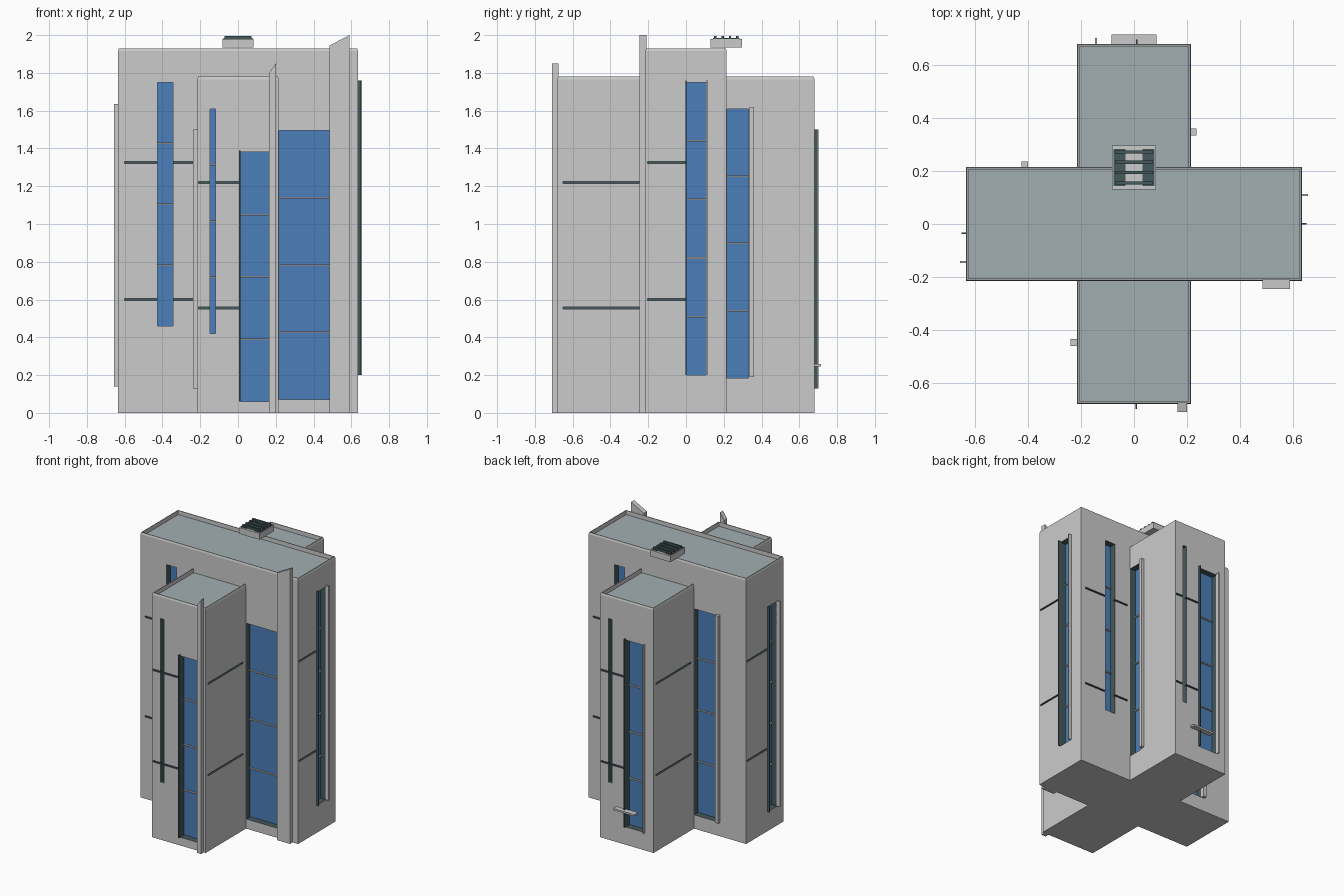
import bpy, bmesh

if "Cube" in bpy.data.objects:
    bpy.data.objects.remove(bpy.data.objects["Cube"])

def mat(name, col):
    m = bpy.data.materials.new(name)
    m.diffuse_color = (*col, 1)
    m.use_nodes = True
    m.node_tree.nodes["Principled BSDF"].inputs["Base Color"].default_value = m.diffuse_color
    return m

WALL = mat("wall_grey", (0.62, 0.62, 0.60))
ROOF = mat("roof_slate", (0.36, 0.43, 0.45))
DARK = mat("dark_teal", (0.06, 0.10, 0.11))
BLUE = mat("blue_glass", (0.07, 0.21, 0.48))
SLOTS = [WALL, ROOF, DARK, BLUE]

def finish(bm, name):
    bmesh.ops.recalc_face_normals(bm, faces=bm.faces[:])
    me = bpy.data.meshes.new(name)
    bm.to_mesh(me)
    bm.free()
    for m in SLOTS:
        me.materials.append(m)
    ob = bpy.data.objects.new(name, me)
    bpy.context.collection.objects.link(ob)
    return ob

def boxes(name, spans, slot=0, slope=0.0):
    """One object from (x0,x1,y0,y1,z0,z1) spans; slope drops the top at the low-x side."""
    bm = bmesh.new()
    for x0, x1, y0, y1, z0, z1 in spans:
        vs = bmesh.ops.create_cube(bm, size=1)["verts"]
        for v in vs:
            left, top = v.co.x < 0, v.co.z > 0
            v.co = (x0 if left else x1, y0 if v.co.y < 0 else y1,
                    (z1 - slope * left) if top else z0)
    for f in bm.faces:
        f.material_index = slot
    return finish(bm, name)

def on_face(face, a, b, z0, z1, d0, d1):
    """Span on a wall: a..b along it, d0..d1 measured outward from it."""
    axis, p = face
    s = 1 if p > 0 else -1
    lo, hi = sorted((p + s * d0, p + s * d1))
    return (lo, hi, a, b, z0, z1) if axis == "x" else (a, b, lo, hi, z0, z1)

def block(name, hx, hy, h):
    """Box wing with chamfered parapet and sunken roof deck."""
    bm = bmesh.new()
    rings = []
    for inset, z in ((0, 0), (0, h - 0.014), (0.004, h), (0.009, h), (0.009, h - 0.03)):
        x, y = hx - inset, hy - inset
        rings.append([bm.verts.new(c) for c in ((-x, -y, z), (x, -y, z), (x, y, z), (-x, y, z))])
    for r, q in zip(rings, rings[1:]):
        for i in range(4):
            j = (i + 1) % 4
            bm.faces.new((r[i], r[j], q[j], q[i]))
    bm.faces.new(rings[0][::-1])
    bm.faces.new(rings[-1]).material_index = 1
    return finish(bm, name)

def cut(ob, spans):
    cutter = boxes("cutter", spans, 2)
    cutter.hide_render = True
    mod = ob.modifiers.new("cut", "BOOLEAN")
    mod.operation, mod.solver, mod.object = "DIFFERENCE", "EXACT", cutter
    bpy.context.view_layer.objects.active = ob
    bpy.ops.object.modifier_apply(modifier=mod.name)
    bpy.data.objects.remove(cutter)

# Wall planes of the cross plan
HX, HY, W = 0.635, 0.68, 0.215
FRONT, BACK, RIGHT, LEFT = ("y", -W), ("y", W), ("x", HX), ("x", -HX)
A_FRONT, A_BACK, A_RIGHT, A_LEFT = ("y", -HY), ("y", HY), ("x", W), ("x", -W)

# Windows: wall, from, to, bottom, top, panes
tall_windows = [
    (FRONT, -0.425, -0.345, 0.46, 1.75, 4), (FRONT, 0.217, 0.485, 0.07, 1.495, 4),
    (BACK, 0.345, 0.425, 0.46, 1.75, 4), (BACK, -0.40, -0.217, 0.10, 1.60, 4),
    (RIGHT, 0.0, 0.105, 0.20, 1.75, 5), (LEFT, -0.14, -0.035, 0.14, 1.63, 5)]
low_windows = [
    (A_FRONT, 0.01, 0.165, 0.06, 1.38, 4), (A_FRONT, -0.148, -0.12, 0.42, 1.61, 4),
    (A_BACK, -0.14, 0.01, 0.13, 1.49, 4), (A_BACK, 0.12, 0.148, 0.42, 1.61, 4),
    (A_RIGHT, 0.217, 0.33, 0.185, 1.61, 4), (A_LEFT, -0.435, -0.217, 0.13, 1.49, 4)]

# Horizontal wall grooves: wall, from, to
tall_grooves = [(FRONT, -0.60, -0.235), (BACK, 0.235, 0.60), (RIGHT, -0.205, 0.0), (LEFT, -0.035, 0.205)]
low_grooves = [(A_FRONT, -0.21, 0.005), (A_BACK, 0.015, 0.21), (A_RIGHT, -0.65, -0.25), (A_LEFT, 0.25, 0.65)]

# Main slab and lower cross wing
DEPTH = 0.05
for name, size, wins, grooves, levels in (
        ("tall_slab", (HX, W, 1.93), tall_windows, tall_grooves, (0.6, 1.325)),
        ("low_wing", (W, HY, 1.78), low_windows, low_grooves, (0.555, 1.22))):
    ob = block(name, *size)
    cut(ob, [on_face(f, a, b, z0, z1, -DEPTH, 0.02) for f, a, b, z0, z1, n in wins])
    cut(ob, [on_face(f, a, b, z - 0.006, z + 0.006, -0.012, 0.02)
             for f, a, b in grooves for z in levels])
    boxes(name + "_glass", [on_face(f, a, b, z0, z1, -DEPTH - 0.005, -DEPTH + 0.005)
                            for f, a, b, z0, z1, n in wins], 3)
    boxes(name + "_glazing_bars", [
        on_face(f, a, b, z - 0.004, z + 0.004, -DEPTH, -DEPTH + 0.015)
        for f, a, b, z0, z1, n in wins
        for z in [z0 + (z1 - z0) * k / n for k in range(1, n)]])

# Tall fins with sloping tops
boxes("tall_front_fin", [(0.485, 0.59, -0.245, -0.21, 0, 2.0)], slope=0.055)
boxes("low_front_fin", [(0.165, 0.20, -0.71, -0.675, 0, 1.85)], slope=0.05)

# Slim fins beside the other windows
boxes("side_fins", [
    on_face(A_RIGHT, 0.335, 0.36, 0.19, 1.62, -0.005, 0.022),
    on_face(A_LEFT, -0.46, -0.435, 0.13, 1.50, -0.005, 0.024),
    on_face(BACK, -0.425, -0.40, 0.10, 1.61, -0.005, 0.022),
    on_face(RIGHT, 0.105, 0.113, 0.20, 1.76, -0.005, 0.022),
    on_face(LEFT, -0.148, -0.14, 0.14, 1.635, -0.005, 0.022),
    on_face(A_BACK, -0.147, -0.14, 0.13, 1.50, -0.005, 0.022)])
boxes("dark_jambs", [
    on_face(RIGHT, -0.002, 0.003, 0.20, 1.76, -0.04, 0.016),
    on_face(LEFT, -0.037, -0.032, 0.14, 1.635, -0.04, 0.016),
    on_face(A_FRONT, 0.006, 0.012, 0.06, 1.39, -0.04, 0.018),
    on_face(A_BACK, 0.008, 0.014, 0.13, 1.50, -0.04, 0.016)], 2)

# Entrance canopy
boxes("door_canopy", [(-0.085, 0.085, 0.675, 0.715, 0.245, 0.258)])

# Rooftop vent unit with rails and slats
boxes("vent_unit", [(-0.083, 0.083, 0.13, 0.297, 1.935, 1.98)])
boxes("vent_rails", [(x, x + 0.045, 0.143, 0.284, 1.979, 1.985) for x in (-0.078, 0.033)], 2)
boxes("vent_slats", [(-0.072, 0.072, y - 0.006, y + 0.006, 1.979, 1.996)
                     for y in (0.155, 0.194, 0.233, 0.272)], 2)
